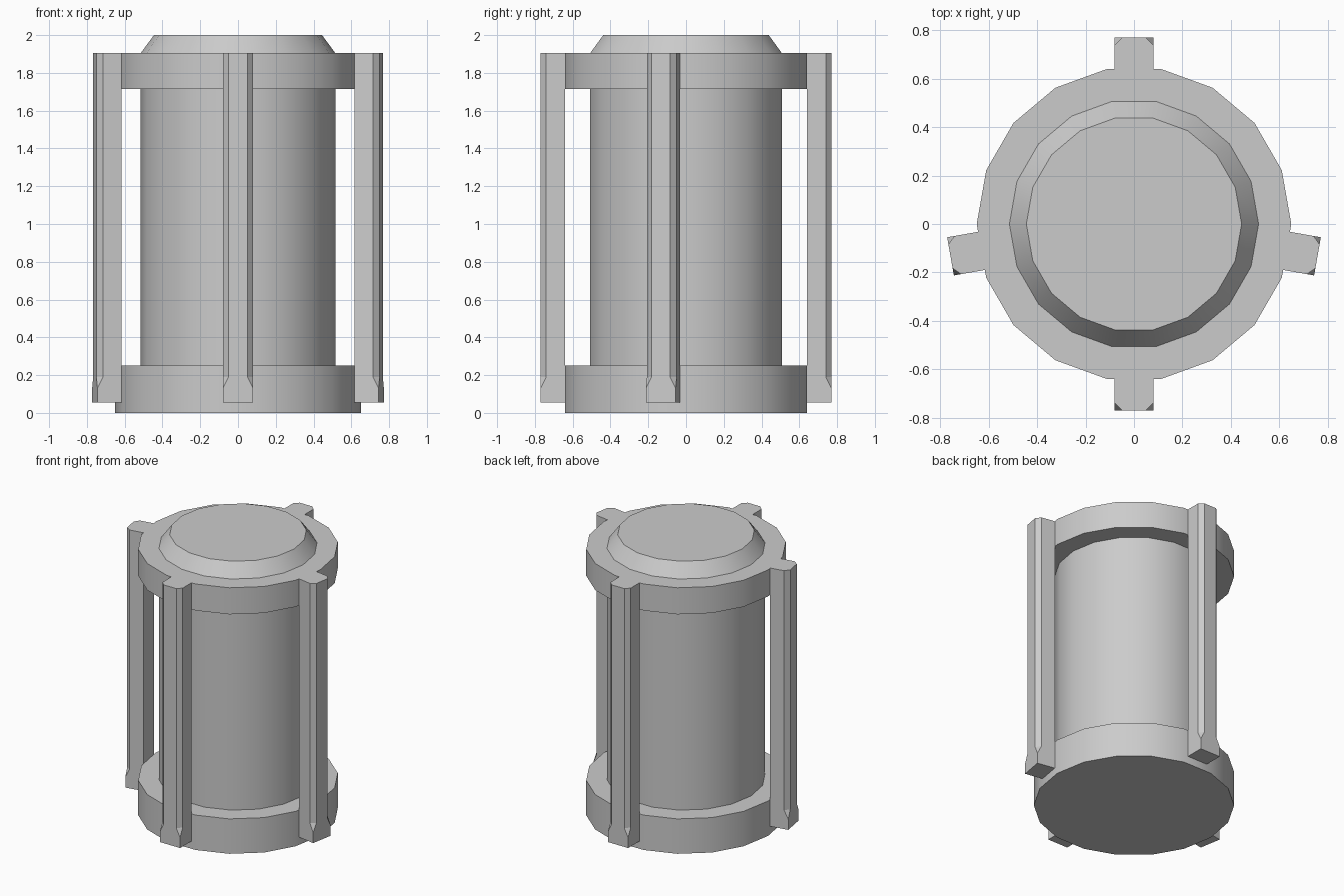
import bpy, bmesh, math
from mathutils import Matrix

cube = bpy.data.objects.get("Cube")
if cube:
    bpy.data.objects.remove(cube, do_unlink=True)

SIDES = 18
grey = bpy.data.materials.new("plain_grey")
grey.use_nodes = True
colour = (0.6, 0.6, 0.6, 1)
grey.diffuse_color = colour
grey.node_tree.nodes["Principled BSDF"].inputs["Base Color"].default_value = colour


def loft(name, rings, smooth=False):
    """Skin a stack of point rings and close both ends."""
    bm = bmesh.new()
    loops = [[bm.verts.new(p) for p in ring] for ring in rings]
    for low, high in zip(loops, loops[1:]):
        for i in range(len(low)):
            j = (i + 1) % len(low)
            bm.faces.new((low[i], low[j], high[j], high[i]))
    bm.faces.new(loops[0][::-1])
    bm.faces.new(loops[-1])
    bmesh.ops.remove_doubles(bm, verts=bm.verts, dist=0.0005)
    bmesh.ops.recalc_face_normals(bm, faces=bm.faces)
    mesh = bpy.data.meshes.new(name)
    bm.to_mesh(mesh)
    bm.free()
    mesh.materials.append(grey)
    ob = bpy.data.objects.new(name, mesh)
    bpy.context.collection.objects.link(ob)
    if smooth:
        bpy.ops.object.select_all(action="DESELECT")
        ob.select_set(True)
        bpy.context.view_layer.objects.active = ob
        bpy.ops.object.shade_smooth_by_angle(angle=math.radians(30))
    return ob


def turned(name, profile):
    """Faceted round part from (radius, height) pairs."""
    angles = [math.tau * i / SIDES for i in range(SIDES)]
    return loft(name, [[(r * math.cos(a), r * math.sin(a), z) for a in angles]
                       for r, z in profile], smooth=True)


def rod_section(z, cut, inner=0.64, outer=0.77, half=0.08):
    """Rod outline with both outer corners cut back."""
    return [(inner, -half, z), (outer - cut, -half, z), (outer, cut - half, z),
            (outer, half - cut, z), (outer - cut, half, z), (inner, half, z)]


# Collars, central drum and bevelled cap
turned("base_collar", [(0.65, 0), (0.65, 0.25)])
turned("drum", [(0.515, 0.2), (0.515, 1.76)])
turned("top_collar", [(0.65, 1.715), (0.65, 1.905)])
turned("cap", [(0.515, 1.85), (0.515, 1.905), (0.445, 2)])

# Upright rods, each centred on one facet of the collars, square at the foot
sections = [(0.055, 0), (0.13, 0), (0.19, 0.03), (1.905, 0.03)]
for side, degrees in (("front", 270), ("back", 90), ("left", -10), ("right", 190)):
    rod = loft(side + "_rod", [rod_section(z, cut) for z, cut in sections])
    rod.data.transform(Matrix.Rotation(math.radians(degrees), 4, "Z"))
